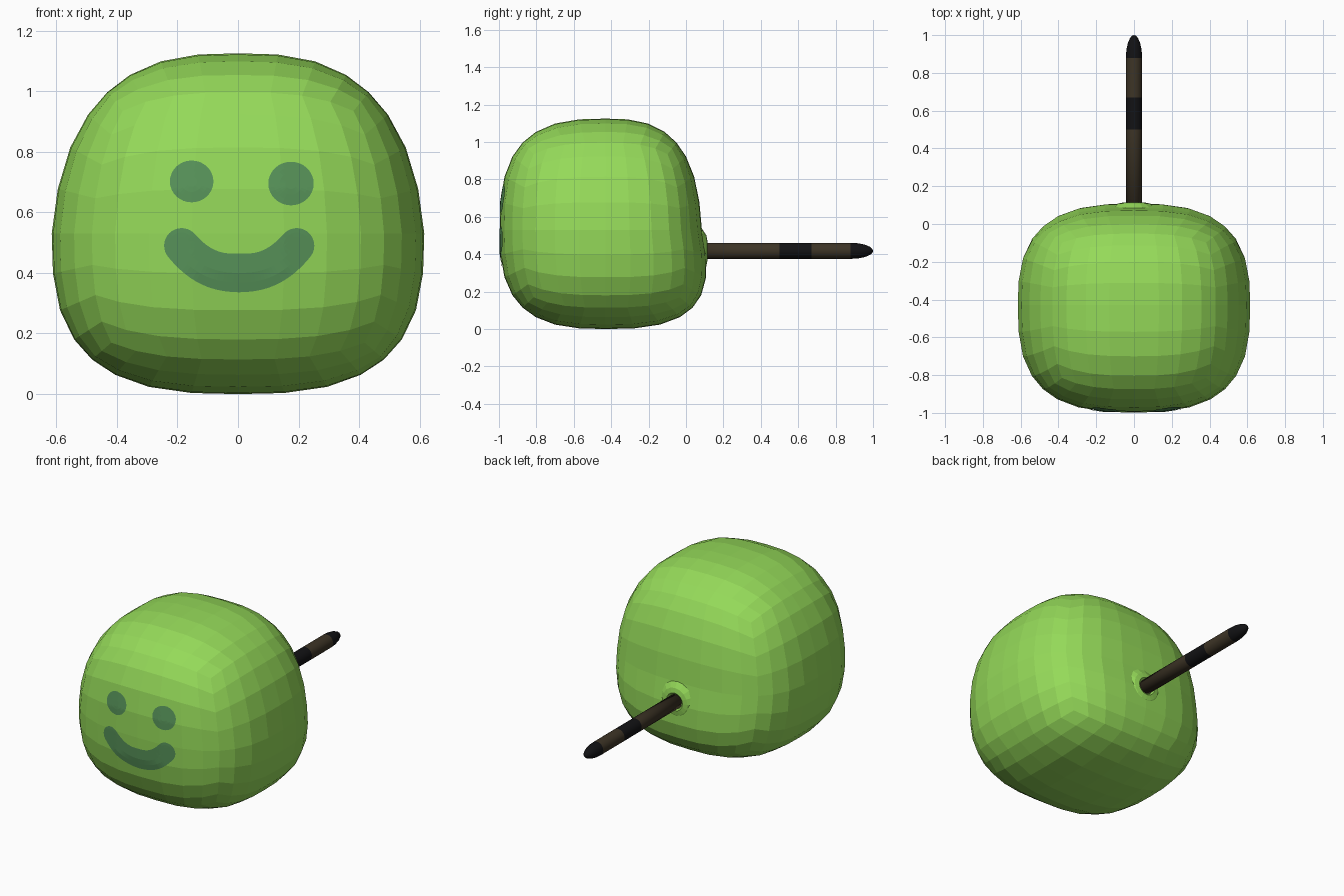
import bpy, bmesh, math
from mathutils import Vector
from mathutils.bvhtree import BVHTree

if "Cube" in bpy.data.objects:
    bpy.data.objects.remove(bpy.data.objects["Cube"])


def material(name, rgb):
    m = bpy.data.materials.new(name)
    m.diffuse_color = (*rgb, 1)
    m.use_nodes = True
    m.node_tree.nodes["Principled BSDF"].inputs["Base Color"].default_value = m.diffuse_color
    return m


GREEN = material("lime_green", (0.30, 0.70, 0.10))
TEAL = material("dark_face_green", (0.095, 0.29, 0.10))
BROWN = material("dark_brown", (0.046, 0.034, 0.019))
BLACK = material("near_black", (0.006, 0.006, 0.007))


def finish(name, bm, mats):
    bmesh.ops.recalc_face_normals(bm, faces=bm.faces[:])
    me = bpy.data.meshes.new(name)
    bm.to_mesh(me)
    bm.free()
    for m in mats:
        me.materials.append(m)
    ob = bpy.data.objects.new(name, me)
    bpy.context.collection.objects.link(ob)
    return ob


# Body: gridded cube pushed onto a superellipsoid, narrower on top, leaning at the back
P = 2.85
bm = bmesh.new()
bmesh.ops.create_cube(bm, size=2)
bmesh.ops.subdivide_edges(bm, edges=bm.edges[:], cuts=7, use_grid_fill=True)
for v in bm.verts:
    n = sum(abs(c) ** P for c in v.co) ** (1 / P)
    x, y, z = v.co / n
    if z > 0:
        x *= 1 - 0.14 * z ** 1.2
    wy = y * (0.566 if y < 0 else 0.515)
    if y > 0:
        wy -= y * z * (0.04 if z > 0 else 0.10)
    v.co = (x * 0.615, wy - 0.43, 0.53 + z * (0.595 if z > 0 else 0.53))
surface = BVHTree.FromBMesh(bm)
finish("body", bm, [GREEN])


# Face marks: thin patches laid on the front of the body
def on_front(x, z):
    hit = surface.ray_cast(Vector((x, -2, z)), Vector((0, 1, 0)))[0]
    return (x, hit.y - 0.004, z)


def add_grid(bm, rows, closed=False):
    rows = [[bm.verts.new(on_front(*p)) for p in r] for r in rows]
    for a, b in zip(rows, rows[1:]):
        for i in range(len(a) if closed else len(a) - 1):
            j = (i + 1) % len(a)
            bm.faces.new((a[i], a[j], b[j], b[i]))
    return rows


def add_disc(bm, cx, cz, rx, rz):
    ring = [2 * math.pi * i / 32 for i in range(32)]
    rows = add_grid(bm, [[(cx + rx * k * math.cos(a), cz + rz * k * math.sin(a))
                          for a in ring] for k in (0.25, 0.5, 0.75, 1)], True)
    bm.faces.new(rows[0])


def face_out(bm, name):
    ob = finish(name, bm, [TEAL])
    # make all patches face the front
    me = ob.data
    for p in me.polygons:
        if p.normal.y > 0:
            p.flip()
    return ob


for name, cx, cz, r in (("right_eye", -0.153, 0.702, 0.072), ("left_eye", 0.175, 0.695, 0.075)):
    bm = bmesh.new()
    add_disc(bm, cx, cz, r, r * 0.96)
    face_out(bm, name)

bm = bmesh.new()
W, N = 0.19, 40
rows = []
for i in range(N + 1):
    x = -W + 2 * W * i / N
    t = abs(x) / W
    z = 0.40 + 0.09 * t ** 2.5
    slope = math.copysign(0.09 * 2.5 / W * t ** 1.5, x)
    d = Vector((-slope, 1)).normalized()
    r = 0.064 - 0.006 * t
    rows.append([(x + 0.004 + d.x * r * k, z + d.y * r * k) for k in (-1, -0.5, 0, 0.5, 1)])
add_grid(bm, rows)
for s in (-1, 1):
    add_disc(bm, s * W + 0.004, 0.49, 0.058, 0.058)
face_out(bm, "mouth")


# Turned parts along y, centred at the tail height
def turned(name, profile, mats, sides, pick=lambda y: 0):
    bm = bmesh.new()
    rings = [[bm.verts.new((r * math.cos(2 * math.pi * i / sides), y,
                            0.418 + r * math.sin(2 * math.pi * i / sides)))
              for i in range(sides)] for y, r in profile]
    for a, b in zip(rings, rings[1:]):
        for i in range(sides):
            j = (i + 1) % sides
            f = bm.faces.new((a[i], a[j], b[j], b[i]))
            f.material_index = pick(f.calc_center_median().y)
    bm.faces.new(rings[0])
    bm.faces.new(rings[-1]).material_index = pick(1)
    return finish(name, bm, mats)


# Collar where the tail leaves the body
turned("tail_collar", [(0.05, 0.13), (0.088, 0.115), (0.108, 0.085), (0.114, 0.055), (0.10, 0.04)], [GREEN], 16)

# Tail: banded rod with a rounded tip
tip = [(0.88 + 0.12 * math.sin(a), 0.043 * math.cos(a)) for a in (0.35, 0.7, 1.05, 1.3, 1.5)]
tail = turned("tail", [(0.0, 0.043), (0.5, 0.043), (0.67, 0.043), (0.88, 0.043)] + tip + [(1.0, 0.001)],
              [BROWN, BLACK], 24, lambda y: int(0.5 < y < 0.67 or y > 0.88))
tail.data.shade_smooth()
